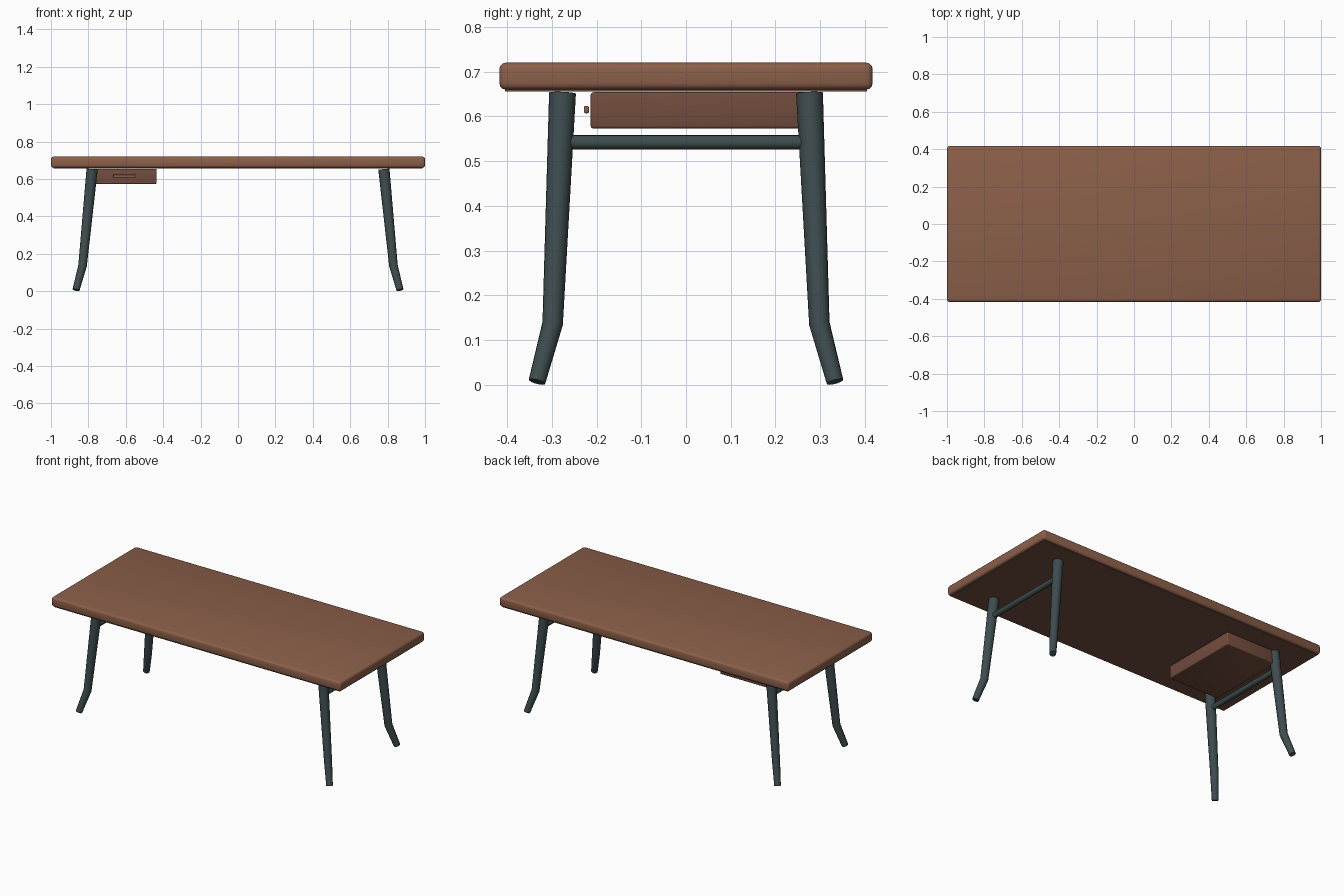
import bpy
from math import radians

cube = bpy.data.objects.get("Cube")
if cube:
    bpy.data.objects.remove(cube, do_unlink=True)


def material(name, rgb):
    m = bpy.data.materials.new(name)
    m.use_nodes = True
    m.diffuse_color = (*rgb, 1)
    m.node_tree.nodes["Principled BSDF"].inputs["Base Color"].default_value = (*rgb, 1)
    return m


wood = material("warm wood", (0.26, 0.115, 0.067))
dark_wood = material("dark wood", (0.17, 0.073, 0.047))
steel = material("dark steel", (0.048, 0.073, 0.076))


def smooth(ob):
    bpy.ops.object.select_all(action='DESELECT')
    ob.select_set(True)
    bpy.context.view_layer.objects.active = ob
    bpy.ops.object.shade_smooth_by_angle(angle=radians(35))


def box(name, low, high, mat, bevel=0.0):
    """Rounded box between two opposite corners."""
    bpy.ops.mesh.primitive_cube_add(
        size=1, location=[(a + b) / 2 for a, b in zip(low, high)])
    ob = bpy.context.object
    ob.name = name
    ob.scale = [b - a for a, b in zip(low, high)]
    bpy.ops.object.transform_apply(location=False, rotation=False, scale=True)
    ob.data.materials.append(mat)
    if bevel:
        mod = ob.modifiers.new("rounded edges", 'BEVEL')
        mod.width = bevel
        mod.segments = 3
        bpy.ops.object.modifier_apply(modifier=mod.name)
    smooth(ob)
    return ob


def tube(name, points, mat):
    """Capped round tube through (x, y, z, radius) points."""
    curve = bpy.data.curves.new(name, 'CURVE')
    curve.dimensions = '3D'
    curve.bevel_depth = 1
    curve.bevel_resolution = 6
    curve.use_fill_caps = True
    spline = curve.splines.new('POLY')
    spline.points.add(len(points) - 1)
    for p, (x, y, z, r) in zip(spline.points, points):
        p.co = (x, y, z, 1)
        p.radius = r
    ob = bpy.data.objects.new(name, curve)
    bpy.context.collection.objects.link(ob)
    bpy.ops.object.select_all(action='DESELECT')
    ob.select_set(True)
    bpy.context.view_layer.objects.active = ob
    bpy.ops.object.convert(target='MESH')
    ob = bpy.context.object
    ob.name = name
    ob.data.materials.clear()
    ob.data.materials.append(mat)
    smooth(ob)
    return ob


# Tabletop with a thin inset panel below it
box("tabletop", (-1, -0.417, 0.66), (1, 0.417, 0.72), wood, 0.014)
box("underside_panel", (-0.987, -0.404, 0.656), (0.987, 0.404, 0.662), dark_wood)

# Drawer and its pull
box("drawer", (-0.78, -0.213, 0.573), (-0.435, 0.287, 0.654), dark_wood, 0.006)
box("drawer_pull", (-0.667, -0.228, 0.607), (-0.548, -0.217, 0.623), wood, 0.003)

# Splayed legs with kicked-out feet, and a rail joining each end pair
leg = [(0.780, 0.276, 0.652, 0.03),
       (0.831, 0.298, 0.137, 0.023),
       (0.866, 0.333, 0.007, 0.019)]
for side, sx in (("left", 1), ("right", -1)):
    for end, sy in (("front", -1), ("back", 1)):
        tube(f"{end}_{side}_leg", [(sx * x, sy * y, z, r) for x, y, z, r in leg], steel)
    tube(f"{side}_rail", [(sx * 0.791, y, 0.542, 0.016) for y in (-0.26, 0.26)], steel)
